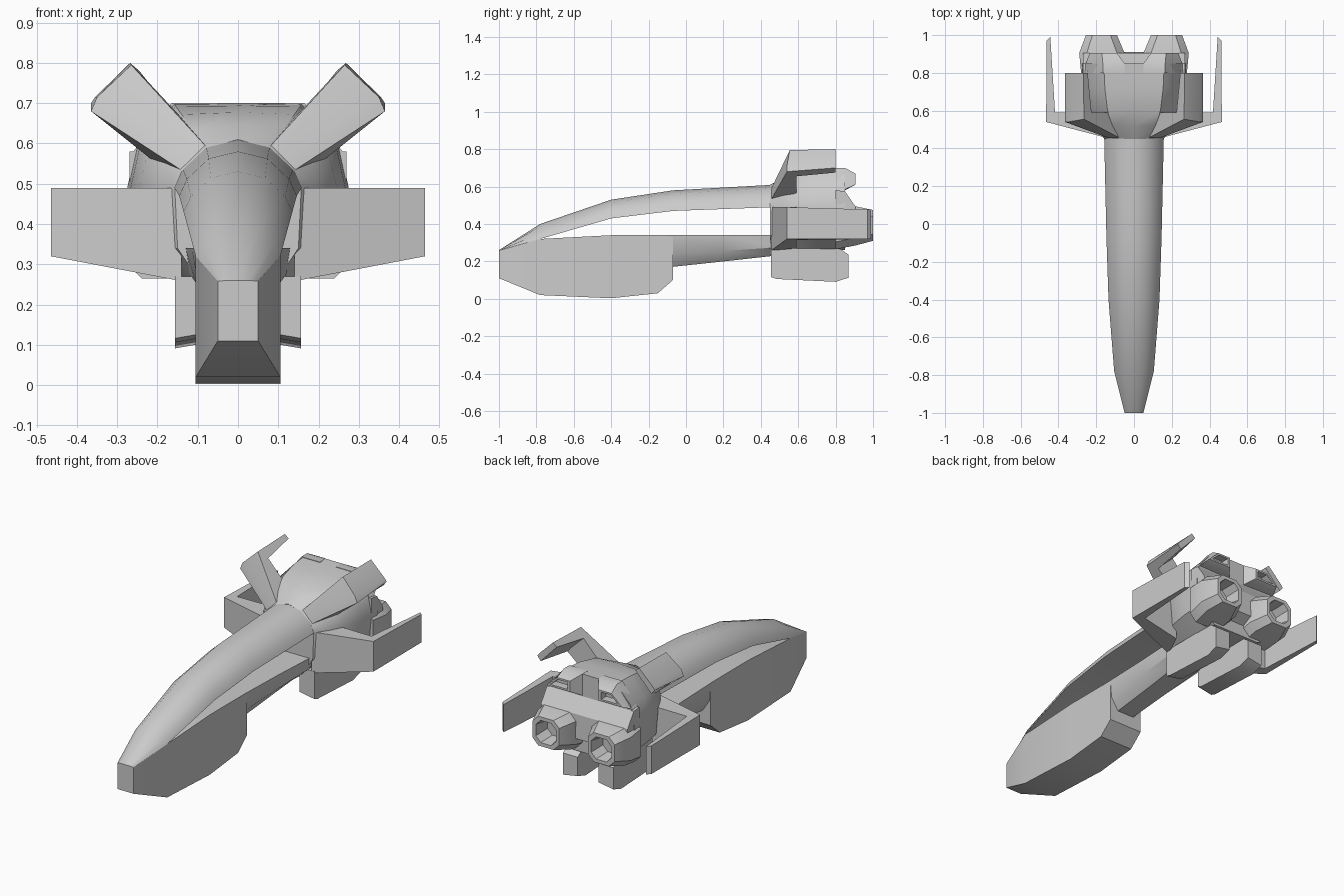
import bpy, bmesh, math

if "Cube" in bpy.data.objects:
    bpy.data.objects.remove(bpy.data.objects["Cube"])


def loft(name, rings, mirror=False):
    """Skin closed rings of equal length, cap both ends, optionally mirror in x."""
    bm = bmesh.new()
    rows = [[bm.verts.new(p) for p in ring] for ring in rings]
    n = len(rings[0])
    for a, b in zip(rows, rows[1:]):
        for i in range(n):
            j = (i + 1) % n
            bm.faces.new((a[i], a[j], b[j], b[i]))
    bm.faces.new(rows[0])
    bm.faces.new(rows[-1])
    if mirror:
        geom = bm.verts[:] + bm.edges[:] + bm.faces[:]
        dup = bmesh.ops.duplicate(bm, geom=geom)["geom"]
        for v in dup:
            if isinstance(v, bmesh.types.BMVert):
                v.co.x *= -1
    bmesh.ops.recalc_face_normals(bm, faces=bm.faces)
    me = bpy.data.meshes.new(name)
    bm.to_mesh(me)
    bm.free()
    ob = bpy.data.objects.new(name, me)
    bpy.context.collection.objects.link(ob)
    bpy.ops.object.select_all(action='DESELECT')
    ob.select_set(True)
    bpy.context.view_layer.objects.active = ob
    bpy.ops.object.shade_smooth_by_angle(angle=math.radians(32))
    return ob


def sym(y, half):
    """Full ring at y from its right half, listed top to bottom."""
    left = [(-x, y, z) for x, z in reversed(half) if x > 0]
    return [(x, y, z) for x, z in half] + left


def rect(y, x0, x1, z0, z1, c=0.0):
    """Rectangle ring at y with corners cut by c."""
    return [(x0 + c, y, z0), (x1 - c, y, z0), (x1, y, z0 + c), (x1, y, z1 - c),
            (x1 - c, y, z1), (x0 + c, y, z1), (x0, y, z1 - c), (x0, y, z0 + c)]


# Upper hull: arched beam (y, top, edge height, half width)
shell = [(-1, .26, .258, .05), (-.78, .40, .32, .105), (-.4, .53, .43, .135),
         (-.07, .58, .47, .146), (.2, .595, .48, .152), (.47, .61, .49, .158)]
loft("upper_hull", [sym(y, [(0, t), (w * .5, e + (t - e) * .84),
                            (w * .87, e + (t - e) * .38), (w, e)])
                    for y, t, e, w in shell])

# Lower hull chin: (y, bottom, top, half width)
chin = [(-1, .11, .258, .05), (-.78, .02, .32, .105), (-.4, .003, .34, .105),
        (-.15, .03, .34, .105), (-.07, .10, .34, .105)]
loft("chin_hull", [sym(y, [(w, t), (w, b)]) for y, b, t, w in chin])

# Lower boom running back to the engines
boom = [(-.1, .168, .34, .105), (.2, .20, .34, .115), (.47, .23, .34, .13)]
loft("lower_boom", [sym(y, [(w, t), (w * .92, b + (t - b) * .4), (w * .5, b)])
                    for y, b, t, w in boom])

# Engine block: flares from the hull section to the rear section
front = [(0, .61), (.08, .588), (.14, .53), (.157, .49), (.15, .34), (.08, .235)]
rear = [(0, .70), (.16, .70), (.25, .605), (.275, .49), (.26, .34), (.15, .26)]
flare = [(.45, 0), (.52, .4), (.60, .75), (.72, .93), (.85, 1)]
loft("engine_block", [sym(y, [(a + (c - a) * t, b + (d - b) * t)
                              for (a, b), (c, d) in zip(front, rear)])
                      for y, t in flare])

# Sloped bridge between upper and lower engines
bridge = [(.80, .58), (.85, .575), (.905, .495), (.91, .36)]
loft("engine_bridge", [[(x, y, z) for y, z in bridge] + [(x, .80, .30)]
                       for x in (-.27, .27)])

# Upper exhausts with recessed ends
loft("upper_exhaust", [
    [(.05, .80, .58), (.26, .80, .58), (.165, .80, .70), (.05, .80, .70)],
    [(.05, .85, .58), (.255, .85, .585), (.165, .85, .70), (.05, .85, .70)],
    [(.09, .905, .61), (.235, .905, .61), (.17, .905, .67), (.09, .905, .67)],
    [(.105, .905, .62), (.21, .905, .62), (.165, .905, .66), (.105, .905, .66)],
    [(.105, .86, .62), (.21, .86, .62), (.165, .86, .66), (.105, .86, .66)]],
    mirror=True)

# Lower exhausts with recessed ends
loft("lower_exhaust", [
    rect(.80, .05, .28, .265, .50, .04), rect(.905, .05, .29, .285, .495, .04),
    rect(1.0, .09, .255, .31, .475, .035), rect(1.0, .11, .235, .33, .455, .03),
    rect(.91, .12, .225, .34, .445, .03)], mirror=True)

# Side wings: bent plate, bottom and top edge rings share one plan outline
plan = [(.14, .455), (.465, .54), (.463, .97), (.443, .99), (.418, .59), (.20, .59)]
wing_low = [.258, .32, .32, .32, .315, .27]
wing_top = [.49, .49, .478, .476, .488, .49]
loft("side_wing", [[(x, y, z) for (x, y), z in zip(plan, zs)]
                   for zs in (wing_low, wing_top)], mirror=True)

# Upper fins: the same bent plate, raised diagonally
fin_low = [(.135, .455, .53), (.365, .54, .68), (.365, .80, .70),
           (.345, .80, .675), (.325, .59, .655), (.19, .59, .54)]
fin_mid = [(.105, .455, .56), (.35, .54, .715), (.355, .80, .715),
           (.33, .80, .69), (.305, .59, .68), (.16, .59, .58)]
fin_top = [(.075, .455, .588), (.265, .555, .795), (.268, .80, .80),
           (.245, .80, .78), (.225, .59, .755), (.09, .59, .61)]
loft("upper_fin", [fin_low, fin_mid, fin_top], mirror=True)

# Lower fins: side profile between inner and outer faces
keel = [(.455, .27), (.455, .12), (.485, .11), (.80, .095), (.87, .117),
        (.87, .235), (.82, .27)]
loft("lower_fin", [[(x, y, z + dz * (z < .2)) for y, z in keel]
                   for x, dz in ((.065, .012), (.157, -.004))], mirror=True)
